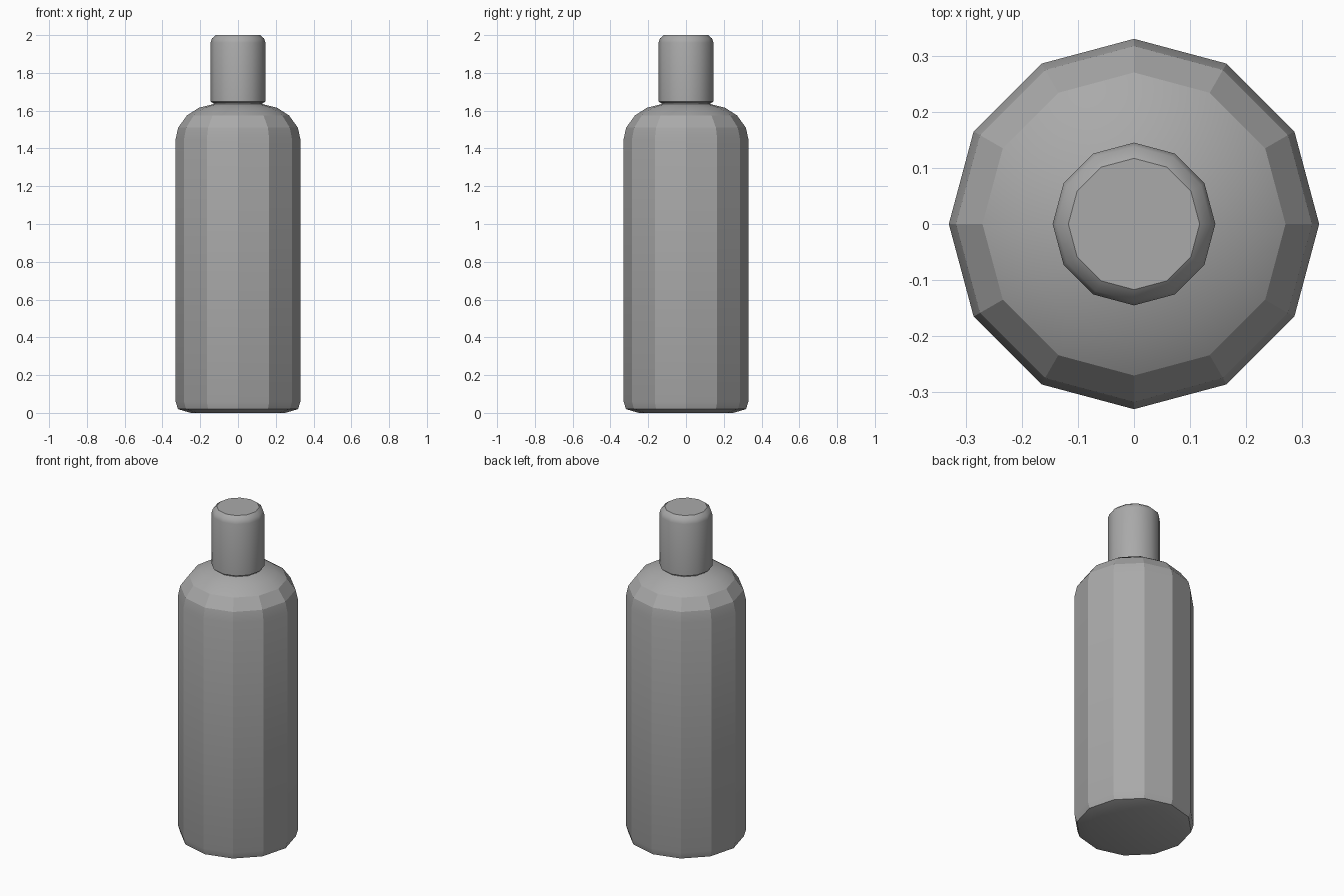
import bpy, bmesh
from math import cos, sin, pi, radians

cube = bpy.data.objects.get("Cube")
if cube:
    bpy.data.objects.remove(cube)

SIDES = 12


def make_material(name, colour):
    mat = bpy.data.materials.new(name)
    mat.use_nodes = True
    mat.diffuse_color = colour
    mat.node_tree.nodes["Principled BSDF"].inputs["Base Color"].default_value = colour
    return mat


def lathe(name, profile, mat, angle):
    """Revolve (radius, height) points into a closed twelve-sided solid."""
    bm = bmesh.new()
    rings = []
    for r, z in profile:
        rings.append([bm.verts.new((r * cos(2 * pi * i / SIDES), r * sin(2 * pi * i / SIDES), z))
                      for i in range(SIDES)])
    for low, high in zip(rings, rings[1:]):
        for i in range(SIDES):
            j = (i + 1) % SIDES
            bm.faces.new((low[i], low[j], high[j], high[i]))
    bm.faces.new(rings[0][::-1])
    bm.faces.new(rings[-1])
    mesh = bpy.data.meshes.new(name)
    bm.to_mesh(mesh)
    bm.free()
    mesh.materials.append(mat)
    obj = bpy.data.objects.new(name, mesh)
    bpy.context.collection.objects.link(obj)
    bpy.ops.object.select_all(action="DESELECT")
    obj.select_set(True)
    bpy.context.view_layer.objects.active = obj
    bpy.ops.object.shade_smooth_by_angle(angle=radians(angle))
    return obj


grey = make_material("plain grey", (0.4, 0.4, 0.4, 1))

# Bottle body: chamfered base, straight wall, rounded shoulder and short neck
lathe("bottle_body", [(0.25, 0), (0.318, 0.02), (0.33, 0.06), (0.33, 1.45),
                      (0.317, 1.51), (0.27, 1.575), (0.207, 1.615),
                      (0.14, 1.632), (0.13, 1.636), (0.13, 1.66)], grey, 20)

# Cap: straight wall with a rounded top rim
lathe("cap", [(0.135, 1.641), (0.145, 1.648), (0.145, 1.96),
              (0.138, 1.982), (0.117, 2.0)], grey, 40)
